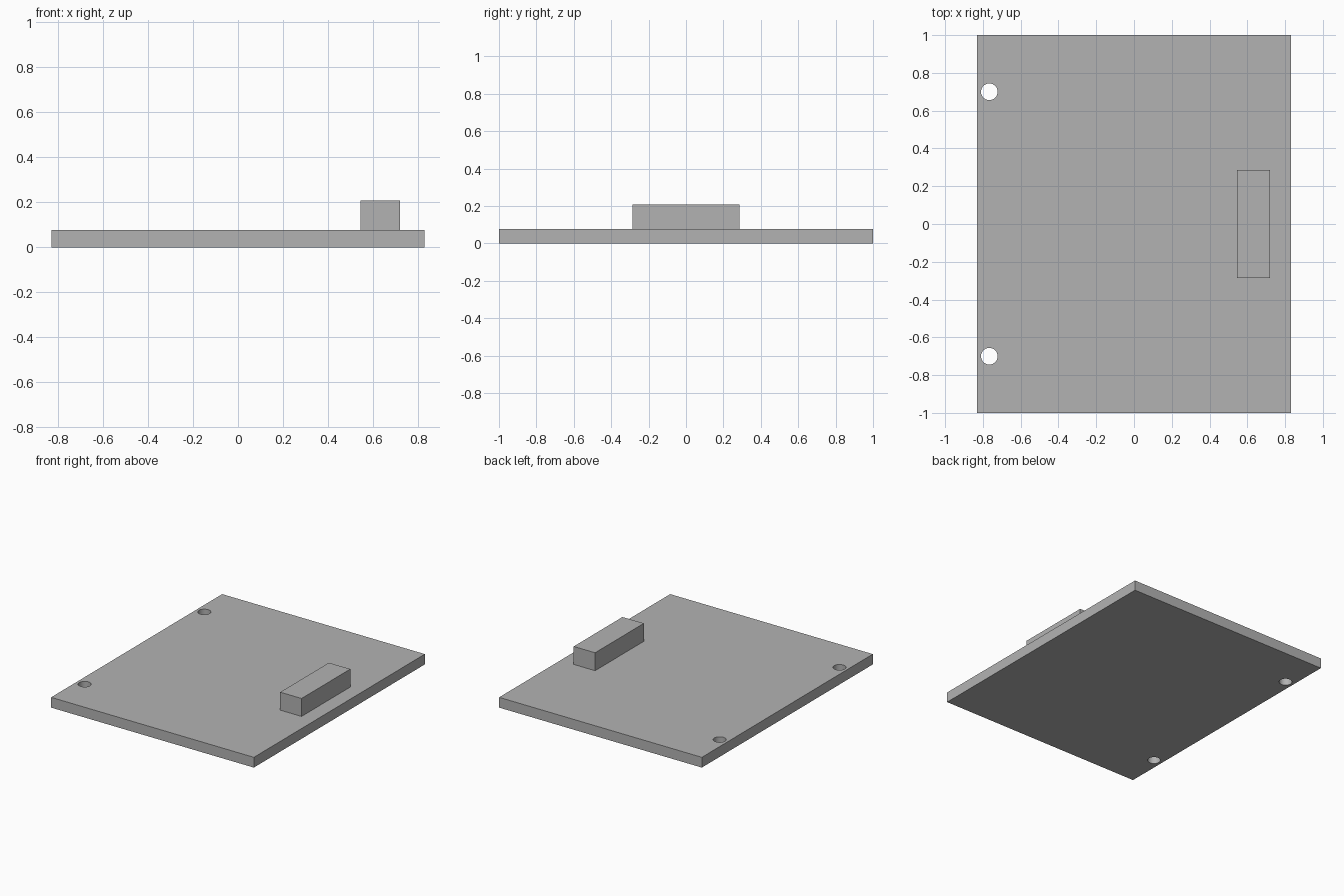
import bpy

# Remove the default cube
default = bpy.data.objects.get("Cube")
if default:
    bpy.data.objects.remove(default, do_unlink=True)

# Single grey colour
grey = bpy.data.materials.new("plain grey")
grey.use_nodes = True
colour = (0.45, 0.45, 0.45, 1)
grey.diffuse_color = colour
grey.node_tree.nodes["Principled BSDF"].inputs["Base Color"].default_value = colour

PLATE_TOP = 0.076


def box(name, x0, x1, y0, y1, z0, z1):
    """Axis-aligned box between the given limits."""
    bpy.ops.mesh.primitive_cube_add(size=1)
    ob = bpy.context.object
    ob.name = name
    ob.location = ((x0 + x1) / 2, (y0 + y1) / 2, (z0 + z1) / 2)
    ob.scale = (x1 - x0, y1 - y0, z1 - z0)
    bpy.ops.object.transform_apply(location=True, rotation=False, scale=True)
    ob.data.materials.append(grey)
    return ob


# Door panel and its grip block
panel = box("door_panel", -0.83, 0.83, -1, 1, 0, PLATE_TOP)
box("handle_block", 0.545, 0.72, -0.285, 0.285, PLATE_TOP, 0.209)

# Two round through-holes along the left edge
for side in (-1, 1):
    bpy.ops.mesh.primitive_cylinder_add(
        vertices=48, radius=0.044, depth=0.3,
        location=(-0.766, side * 0.7, PLATE_TOP / 2))
    cutter = bpy.context.object
    cutter.name = "hole_cutter"
    cutter.hide_render = True
    cutter.data.materials.append(grey)
    cut = panel.modifiers.new("hole", 'BOOLEAN')
    cut.operation = 'DIFFERENCE'
    cut.solver = 'EXACT'
    cut.object = cutter
    bpy.ops.object.select_all(action='DESELECT')
    panel.select_set(True)
    bpy.context.view_layer.objects.active = panel
    bpy.ops.object.modifier_apply(modifier=cut.name)
    bpy.data.objects.remove(cutter, do_unlink=True)

# Smooth hole walls, crisp edges
bpy.ops.object.shade_smooth_by_angle()
